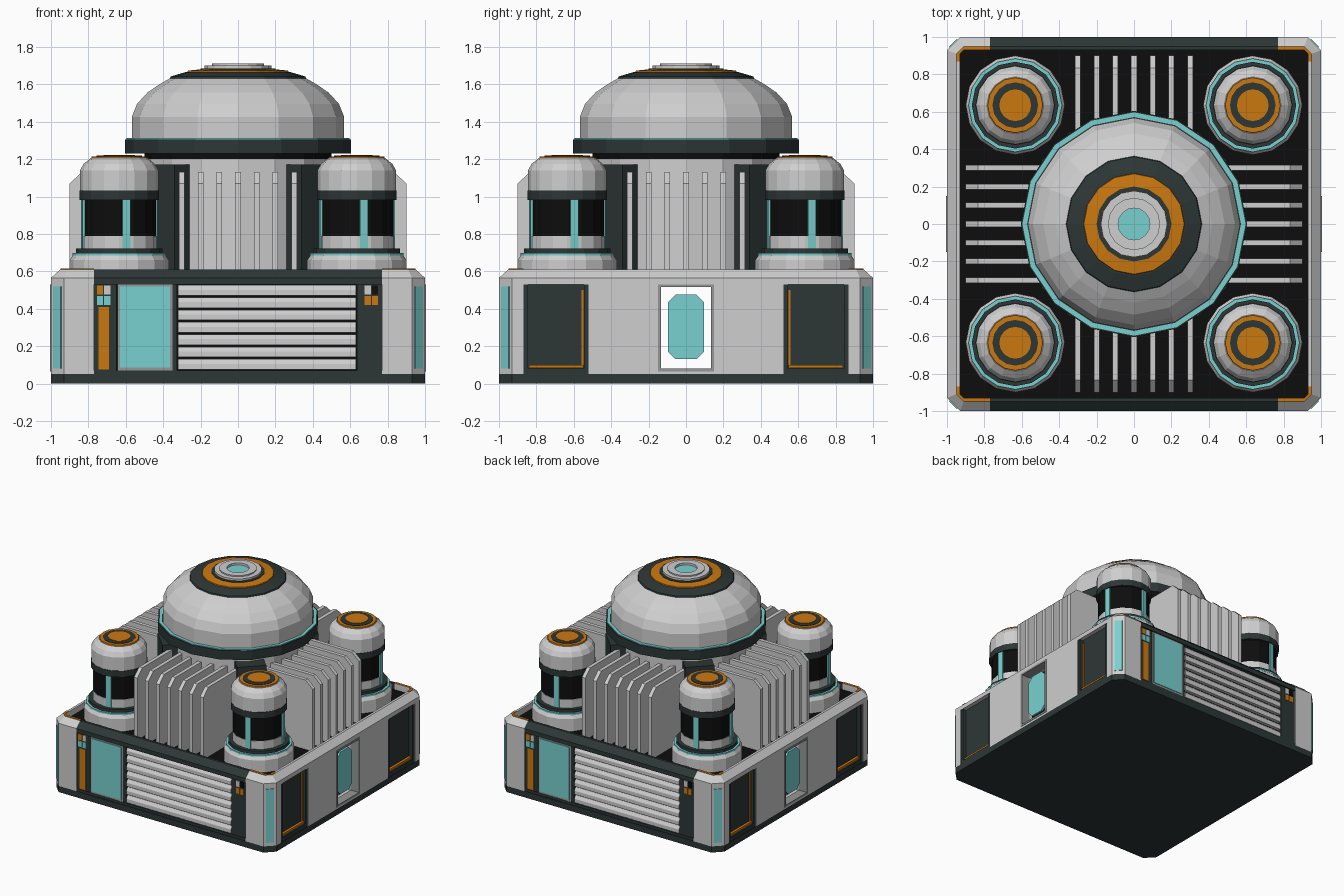
import bpy, bmesh, math
from mathutils import Matrix, Vector

cube = bpy.data.objects.get("Cube")
if cube:
    bpy.data.objects.remove(cube)


def material(name, r, g, b):
    m = bpy.data.materials.new(name)
    m.use_nodes = True
    m.diffuse_color = (r, g, b, 1)
    m.node_tree.nodes["Principled BSDF"].inputs["Base Color"].default_value = (r, g, b, 1)
    return m


LIGHT = material("light grey", 0.62, 0.62, 0.62)
MID = material("mid grey", 0.3, 0.31, 0.31)
DARK = material("dark slate", 0.026, 0.037, 0.037)
BLACK = material("black", 0.004, 0.004, 0.004)
CYAN = material("cyan", 0.19, 0.64, 0.63)
ORANGE = material("orange", 0.6, 0.19, 0.005)

# Placement patterns for repeated parts
ONE = [Matrix()]
TURN2 = [Matrix.Rotation(math.pi * k, 4, 'Z') for k in range(2)]
TURN4 = [Matrix.Rotation(math.pi / 2 * k, 4, 'Z') for k in range(4)]
MIRROR4 = [Matrix.Diagonal((sx, sy, 1, 1)) for sx in (1, -1) for sy in (1, -1)]
TOWERS = [Matrix.Translation((sx * 0.635, sy * 0.635, 0)) for sx in (1, -1) for sy in (1, -1)]


def loft(name, mat, rings, places=ONE):
    """Closed solid through a list of equal rings, repeated at each place."""
    bm = bmesh.new()
    for place in places:
        vs = [[bm.verts.new(place @ Vector(p)) for p in ring] for ring in rings]
        n = len(vs[0])
        bm.faces.new(vs[0])
        bm.faces.new(vs[-1])
        for a, b in zip(vs, vs[1:]):
            for i in range(n):
                j = (i + 1) % n
                bm.faces.new((a[i], a[j], b[j], b[i]))
    bmesh.ops.recalc_face_normals(bm, faces=bm.faces)
    mesh = bpy.data.meshes.new(name)
    bm.to_mesh(mesh)
    bm.free()
    mesh.materials.append(mat)
    ob = bpy.data.objects.new(name, mesh)
    bpy.context.collection.objects.link(ob)
    return ob


def box(name, mat, x, y, z, places=ONE):
    ring = [(x[0], y[0]), (x[1], y[0]), (x[1], y[1]), (x[0], y[1])]
    return loft(name, mat, [[(*p, h) for p in ring] for h in z], places)


def prism(name, mat, outline, z, places=ONE):
    return loft(name, mat, [[(*p, h) for p in outline] for h in z], places)


def lathe(name, mat, profile, places=ONE, n=16):
    angles = [2 * math.pi * i / n for i in range(n)]
    return loft(name, mat, [[(r * math.cos(a), r * math.sin(a), z) for a in angles]
                            for r, z in profile], places)


def ring(name, mat, r0, r1, z0, z1, places=ONE, n=16):
    """Flat band with an open middle."""
    ob = lathe(name, mat, [(r0, z0), (r1, z0), (r1, z1), (r0, z1), (r0, z0)], places, n)
    bm = bmesh.new()
    bm.from_mesh(ob.data)
    bmesh.ops.delete(bm, geom=[f for f in bm.faces if len(f.verts) > 4], context='FACES_ONLY')
    bmesh.ops.remove_doubles(bm, verts=bm.verts, dist=0.0001)
    bmesh.ops.recalc_face_normals(bm, faces=bm.faces)
    bm.to_mesh(ob.data)
    bm.free()


# Base plate, hollow core and deck
c = 0.93
octagon = [(1, -c), (1, c), (c, 1), (-c, 1), (-1, c), (-1, -c), (-c, -1), (c, -1)]
prism("base_plate", DARK, octagon, (0, 0.05))
box("core_block", BLACK, (-0.93, 0.93), (0.14, 0.93), (0.05, 0.56), TURN2)
box("deck", BLACK, (-0.94, 0.94), (-0.94, 0.94), (0.53, 0.56))

# Chamfered corner posts with light strips and top trim
inner = [(c, -0.87), (c, -0.91), (0.91, -c), (0.77, -c)]
low = [(0.77, -1), (c, -1), (1, -c), (1, -0.87)] + inner
high = [(0.77, -0.95), (0.91, -0.95), (0.95, -0.91), (0.95, -0.87)] + inner
loft("corner_post", LIGHT, [[(*p, z) for p in o] for o, z in
                            ((low, 0.05), (low, 0.565), (high, 0.61))], MIRROR4)
prism("corner_light", CYAN, [(0.948, -0.99), (0.99, -0.948), (0.97, -0.93), (0.93, -0.97)],
      (0.08, 0.52), MIRROR4)
prism("corner_trim", ORANGE, [(0.77, -0.95), (0.91, -0.95), (0.95, -0.91), (0.95, -0.87)] + inner,
      (0.606, 0.614), MIRROR4)

# Parapet rails
rail = [(1, 0.53), (1, 0.565), (0.95, 0.61), (c, 0.61), (c, 0.53)]
loft("front_rail", DARK, [[(x, -d, z) for d, z in rail] for x in (-0.77, 0.77)], TURN2)
loft("side_rail", LIGHT, [[(d, y, z) for d, z in rail] for y in (-0.87, 0.87)], TURN2)

# Side walls, window frame and pane
for s in (1, -1):
    box("side_wall", LIGHT, (0.9, 1), sorted((s * 0.14, s * 0.52)), (0.05, 0.55), TURN2)
    box("window_frame_post", MID, (0.93, 1.004), sorted((s * 0.135, s * 0.15)), (0.065, 0.53), TURN2)
    # Recessed side bay with an orange edge line
    box("bay_back", DARK, (0.92, 0.965), sorted((s * 0.52, s * 0.87)), (0.05, 0.55), TURN2)
    for edge in (0.52, 0.845):
        box("bay_jamb", DARK, (0.93, 0.995), sorted((s * edge, s * (edge + 0.025))), (0.05, 0.55), TURN2)
    box("bay_sill", DARK, (0.93, 0.995), sorted((s * 0.52, s * 0.87)), (0.05, 0.08), TURN2)
    box("bay_line_upright", ORANGE, (0.96, 0.972), sorted((s * 0.547, s * 0.56)), (0.085, 0.5), TURN2)
    box("bay_line_base", ORANGE, (0.96, 0.985), sorted((s * 0.547, s * 0.84)), (0.082, 0.1), TURN2)
box("window_sill", LIGHT, (0.9, 1), (-0.14, 0.14), (0.05, 0.075), TURN2)
box("window_head", LIGHT, (0.9, 1), (-0.14, 0.14), (0.52, 0.55), TURN2)
for z in (0.065, 0.515):
    box("window_frame_bar", MID, (0.93, 1.004), (-0.15, 0.15), (z, z + 0.015), TURN2)
pane = [(-0.095, 0.17), (-0.055, 0.13), (0.055, 0.13), (0.095, 0.17),
        (0.095, 0.435), (0.055, 0.475), (-0.055, 0.475), (-0.095, 0.435)]
loft("window_pane", CYAN, [[(x, y, z) for y, z in pane] for x in (0.955, 0.97)], TURN2)

# Front and rear wall with frame bars
box("front_wall", BLACK, (-0.77, 0.77), (-0.965, -0.92), (0.05, 0.55), TURN2)
box("front_sill", DARK, (-0.77, 0.77), (-0.995, -0.93), (0.05, 0.07), TURN2)
for x0, x1 in ((-0.77, -0.65), (-0.35, -0.325), (0.635, 0.77)):
    box("front_mullion", DARK, (x0, x1), (-0.99, -0.93), (0.05, 0.54), TURN2)

# Louvre slats
for i in range(7):
    z = 0.075 + i * 0.066
    slat = [(-0.96, z), (-0.992, z), (-0.992, z + 0.03), (-0.975, z + 0.055), (-0.96, z + 0.055)]
    loft("louvre_slat", LIGHT, [[(x, y, h) for y, h in slat] for x in (-0.32, 0.63)], TURN2)

# Door and control panels
box("door_frame", MID, (-0.645, -0.35), (-0.993, -0.93), (0.07, 0.53), TURN2)
box("door_panel", CYAN, (-0.632, -0.363), (-0.998, -0.95), (0.085, 0.518), TURN2)
box("orange_panel", ORANGE, (-0.745, -0.69), (-0.996, -0.95), (0.075, 0.41), TURN2)
for x0, colours in ((-0.755, (CYAN, CYAN, ORANGE, LIGHT)), (0.677, (ORANGE, ORANGE, LIGHT, BLACK))):
    for i, mat in enumerate(colours):
        x, z = x0 + (i % 2) * 0.039, 0.42 + (i // 2) * 0.056
        box("indicator", mat, (x, x + 0.033), (-0.996, -0.95), (z, z + 0.048), TURN2)

# Central drum, diagonal buttresses and cooling fins
lathe("drum", LIGHT, [(0.5, 0.55), (0.5, 1.2)])
diagonal = [Matrix.Rotation(math.pi / 4, 4, 'Z') @ m for m in TURN4]
box("buttress", DARK, (0.4, 0.59), (-0.11, 0.11), (0.55, 1.17), diagonal)
fin = [(0.4, 0.55), (0.9, 0.55), (0.9, 1.07), (0.835, 1.13), (0.4, 1.13)]
for i in range(-3, 4):
    loft("cooling_fin", LIGHT, [[(d, i * 0.1 + w, z) for d, z in fin] for w in (-0.015, 0.015)], TURN4)

# Dome and its crown
lathe("dome_neck", BLACK, [(0.5, 1.19), (0.5, 1.235)])
lathe("dome_collar", DARK, [(0.605, 1.23), (0.605, 1.305)])
ring("dome_light_ring", CYAN, 0.572, 0.597, 1.3, 1.312)
lathe("dome", LIGHT, [(0.568, 1.3), (0.568, 1.425), (0.54, 1.495), (0.485, 1.555),
                      (0.42, 1.6), (0.355, 1.637)])
lathe("crown", DARK, [(0.365, 1.628), (0.36, 1.642), (0.28, 1.665), (0.18, 1.675)])
lathe("crown_band", ORANGE, [(0.272, 1.66), (0.268, 1.673), (0.2, 1.68)])
lathe("crown_inset", DARK, [(0.2, 1.67), (0.2, 1.684)])
ring("crown_cap", LIGHT, 0.085, 0.178, 1.68, 1.7)
ring("crown_lip", LIGHT, 0.085, 0.14, 1.7, 1.71)
lathe("crown_lens", CYAN, [(0.086, 1.67), (0.086, 1.693)])

# Four corner towers
lathe("tower_foot", LIGHT, [(0.265, 0.55), (0.265, 0.66), (0.245, 0.69)], TOWERS)
ring("tower_light_ring", CYAN, 0.228, 0.25, 0.685, 0.698, TOWERS)
lathe("tower_foot_ring", DARK, [(0.232, 0.68), (0.232, 0.722)], TOWERS)
lathe("tower_base", LIGHT, [(0.2, 0.72), (0.2, 0.79)], TOWERS)
lathe("tower_glass", BLACK, [(0.196, 0.79), (0.196, 0.99)], TOWERS)
lathe("tower_ring", DARK, [(0.213, 0.98), (0.213, 1.032)], TOWERS)
lathe("tower_cap", LIGHT, [(0.21, 1.03), (0.21, 1.14), (0.19, 1.175), (0.152, 1.205)], TOWERS)
lathe("tower_cap_band", ORANGE, [(0.15, 1.2), (0.147, 1.215)], TOWERS)
lathe("tower_cap_inset", DARK, [(0.122, 1.21), (0.122, 1.218)], TOWERS)
lathe("tower_cap_lamp", ORANGE, [(0.085, 1.21), (0.085, 1.221)], TOWERS)
strips = [t @ Matrix.Rotation(math.pi / 16, 4, 'Z') @ m for t in TOWERS for m in TURN4]
box("tower_light_strip", CYAN, (0.18, 0.204), (-0.022, 0.022), (0.722, 0.985), strips)
